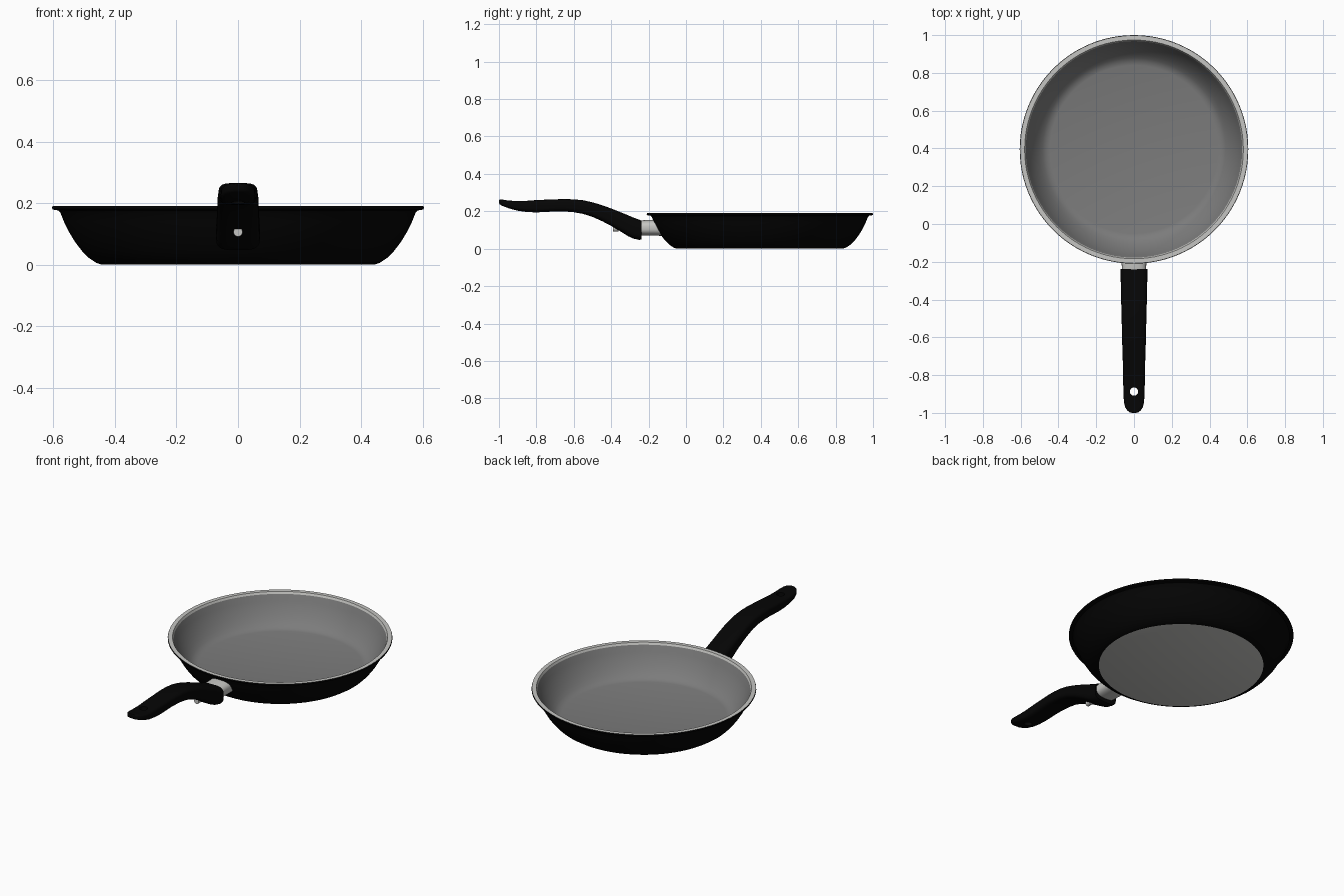
import bpy, bmesh, math

if "Cube" in bpy.data.objects:
    bpy.data.objects.remove(bpy.data.objects["Cube"])


def material(name, rgb):
    m = bpy.data.materials.new(name)
    m.diffuse_color = (*rgb, 1)
    m.use_nodes = True
    m.node_tree.nodes["Principled BSDF"].inputs["Base Color"].default_value = m.diffuse_color
    return m


BLACK = material("black coating", (0.0015, 0.0015, 0.0015))
INSIDE = material("grey nonstick", (0.2, 0.2, 0.2))
STEEL = material("pale steel", (0.56, 0.56, 0.54))


def finish(bm, name, mats, angle=35):
    bmesh.ops.recalc_face_normals(bm, faces=bm.faces)
    me = bpy.data.meshes.new(name)
    bm.to_mesh(me)
    bm.free()
    ob = bpy.data.objects.new(name, me)
    bpy.context.collection.objects.link(ob)
    for m in mats:
        me.materials.append(m)
    bpy.ops.object.select_all(action='DESELECT')
    ob.select_set(True)
    bpy.context.view_layer.objects.active = ob
    bpy.ops.object.shade_smooth_by_angle(angle=math.radians(angle))
    return ob


def loft(bm, rings):
    """Skin a list of closed point rings; returns the rows of faces and the caps."""
    vs = [[bm.verts.new(p) for p in r] for r in rings]
    n = len(vs[0])
    rows = [[bm.faces.new((a[i], a[(i + 1) % n], b[(i + 1) % n], b[i])) for i in range(n)]
            for a, b in zip(vs, vs[1:])]
    return rows, bm.faces.new(vs[0][::-1]), bm.faces.new(vs[-1])


# Pan body: lathed outer wall, lip, inner wall and floor
CY = 0.395
outer = [(0.443, 0.0), (0.461, 0.006), (0.484, 0.021), (0.507, 0.044), (0.53, 0.074),
         (0.55, 0.107), (0.566, 0.14), (0.577, 0.168), (0.584, 0.176), (0.602, 0.179), (0.605, 0.184)]
lip = [(0.603, 0.19), (0.579, 0.19)]
inner = [(0.573, 0.178), (0.56, 0.143), (0.544, 0.112), (0.525, 0.08), (0.503, 0.052),
         (0.484, 0.033), (0.466, 0.021), (0.445, 0.016)]
SEG = 96
rings = [[(r * math.cos(2 * math.pi * i / SEG), CY + r * math.sin(2 * math.pi * i / SEG), z)
          for i in range(SEG)] for r, z in outer + lip + inner]
bm = bmesh.new()
rows, bottom, floor = loft(bm, rings)
for k, row in enumerate(rows):
    idx = 0 if k < len(outer) else (2 if k <= len(outer) + 1 else 1)
    for f in row:
        f.material_index = idx
bottom.material_index = 2
floor.material_index = 1
finish(bm, "pan_body", [BLACK, INSIDE, STEEL])


# Rounded-rectangle cross-section used by handle and collar
def section(y, top, bot, w, p=3.8, n=48):
    c, h = (top + bot) / 2, (top - bot) / 2
    pts = []
    for i in range(n):
        a = 2 * math.pi * i / n
        ca, sa = math.cos(a), math.sin(a)
        pts.append((w * math.copysign(abs(ca) ** (2 / p), ca), y,
                    c + h * math.copysign(abs(sa) ** (2 / p), sa)))
    return pts


# Handle: curved grip, (y, top z, bottom z, half width)
stations = [(-1.0, 0.259, 0.244, 0.012), (-0.997, 0.263, 0.238, 0.022), (-0.988, 0.264, 0.232, 0.035),
            (-0.972, 0.261, 0.225, 0.046), (-0.945, 0.257, 0.215, 0.053), (-0.9, 0.255, 0.203, 0.056),
            (-0.85, 0.256, 0.196, 0.057), (-0.8, 0.26, 0.194, 0.058), (-0.7, 0.264, 0.199, 0.06),
            (-0.65, 0.265, 0.199, 0.062), (-0.6, 0.264, 0.195, 0.063), (-0.55, 0.259, 0.186, 0.064),
            (-0.5, 0.248, 0.17, 0.066), (-0.45, 0.233, 0.148, 0.067), (-0.4, 0.215, 0.122, 0.068),
            (-0.35, 0.195, 0.092, 0.069), (-0.31, 0.179, 0.067, 0.07), (-0.285, 0.168, 0.055, 0.071),
            (-0.25, 0.155, 0.047, 0.072), (-0.238, 0.15, 0.05, 0.072)]
bm = bmesh.new()
loft(bm, [section(*s) for s in stations])
handle = finish(bm, "handle", [BLACK])

# Hanging hole through the handle end
bpy.ops.mesh.primitive_cylinder_add(vertices=32, radius=0.022, depth=0.3, location=(0, -0.887, 0.23))
cutter = bpy.context.object
cutter.name = "hole_cutter"
cutter.hide_render = True
mod = handle.modifiers.new("hanging_hole", 'BOOLEAN')
mod.operation = 'DIFFERENCE'
mod.solver = 'EXACT'
mod.object = cutter
bpy.context.view_layer.objects.active = handle
bpy.ops.object.modifier_apply(modifier=mod.name)
bpy.data.objects.remove(cutter)


# Steel collar: its far end follows the curve of the pan wall
def wall_y(x, z):
    for (r0, z0), (r1, z1) in zip(outer, outer[1:]):
        if z0 <= z <= z1:
            r = r0 + (r1 - r0) * (z - z0) / (z1 - z0)
            return CY - math.sqrt((r - 0.002) ** 2 - x * x)


bm = bmesh.new()
end = [(x, wall_y(x, z), z) for x, _, z in section(0, 0.154, 0.069, 0.066, 2.6)]
loft(bm, [section(-0.25, 0.15, 0.072, 0.064, 2.6), section(-0.215, 0.153, 0.07, 0.065, 2.6), end])
finish(bm, "collar", [STEEL])

# Screw head set in the sloping underside of the handle, facing the front
bpy.ops.mesh.primitive_cylinder_add(vertices=20, radius=0.015, depth=0.03,
                                    location=(0, -0.375, 0.106), rotation=(math.pi / 2, 0, 0))
screw = bpy.context.object
screw.name = "screw_head"
screw.data.materials.append(STEEL)
